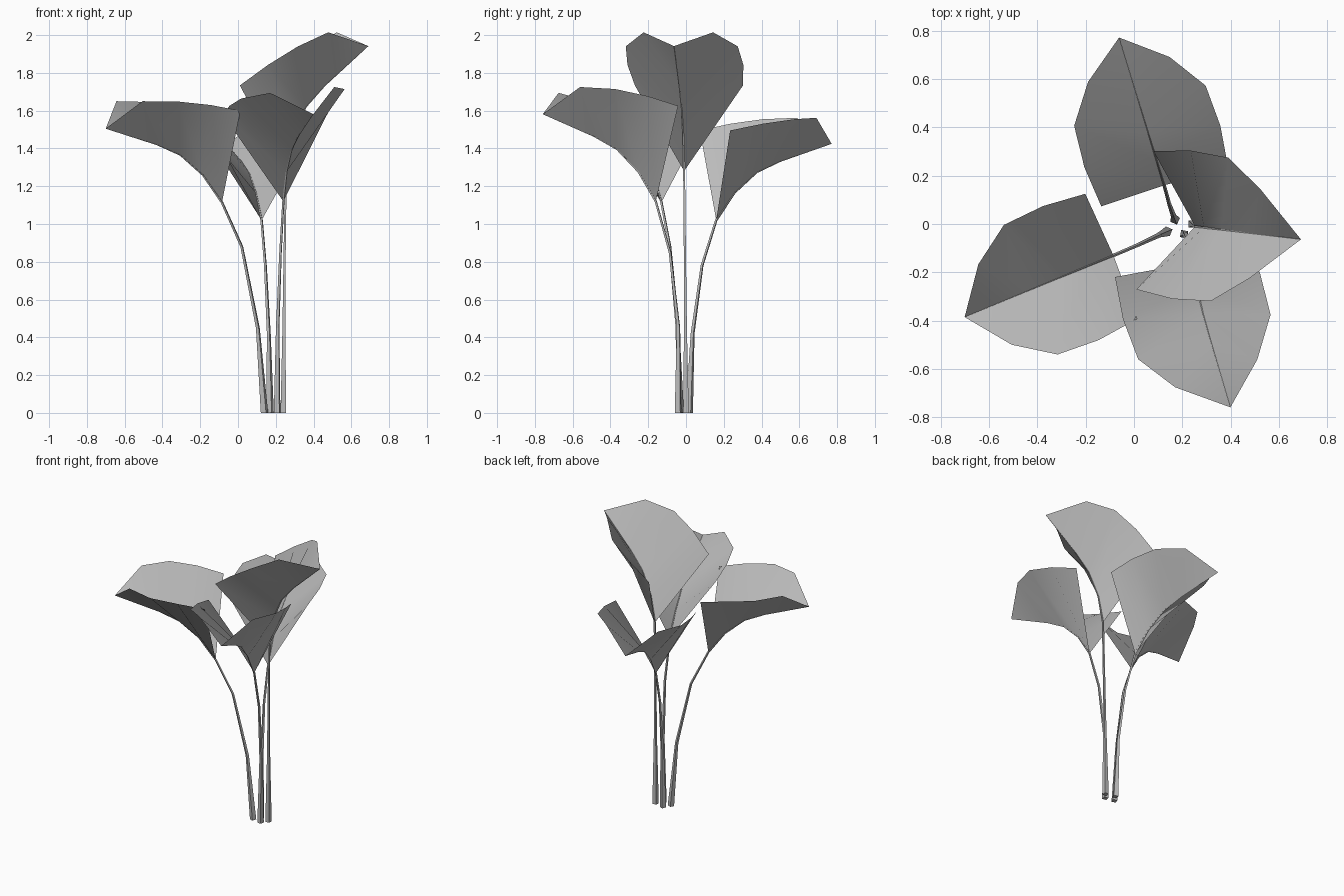
import bpy
import bmesh
from math import radians
from mathutils import Matrix, Vector

cube = bpy.data.objects.get("Cube")
if cube:
    bpy.data.objects.remove(cube, do_unlink=True)

# One plain grey for leaves and stems
GREY = (0.5, 0.5, 0.5, 1.0)
grey = bpy.data.materials.new("plain_grey")
grey.use_nodes = True
grey.diffuse_color = GREY
grey.node_tree.nodes["Principled BSDF"].inputs["Base Color"].default_value = GREY

# Leaf blade growing along +X: midrib (along, up) and rim (along, side, up)
RIB = [(0, 0), (.11, .145), (.24, .25), (.375, .305), (.666, .39)]
RIM = [(.01, .28, .485), (.19, .3, .515), (.37, .29, .533), (.53, .18, .535)]
RIB_RADIUS = [.007, .005, .003, .002, .0005]
STEM_RADIUS = [.021, .011, .008]


def activate(obj):
    bpy.ops.object.select_all(action='DESELECT')
    obj.select_set(True)
    bpy.context.view_layer.objects.active = obj


def make_leaf(name, pose):
    """Folded leaf: two mirrored halves sharing the midrib."""
    bm = bmesh.new()
    rib = [bm.verts.new((x, 0, z)) for x, z in RIB]
    for side in (1, -1):
        rim = [bm.verts.new((x, side * y, z)) for x, y, z in RIM] + [rib[-1]]
        for i in range(len(RIM)):
            ring = [rib[i], rib[i + 1], rim[i + 1], rim[i]]
            face = list(dict.fromkeys(ring))
            bm.faces.new(face if side > 0 else face[::-1])
    bm.transform(pose)
    mesh = bpy.data.meshes.new(name)
    bm.to_mesh(mesh)
    bm.free()
    mesh.materials.append(grey)
    leaf = bpy.data.objects.new(name, mesh)
    bpy.context.collection.objects.link(leaf)
    activate(leaf)
    bpy.ops.object.shade_smooth_by_angle(angle=radians(35))


def make_stem(name, path, radii):
    """Square tapered stem that runs on under the leaf as its midrib."""
    curve = bpy.data.curves.new(name, 'CURVE')
    curve.dimensions = '3D'
    curve.bevel_depth = 1.0
    curve.bevel_resolution = 0
    curve.use_fill_caps = True
    spline = curve.splines.new('POLY')
    spline.points.add(len(path) - 1)
    for point, co, radius in zip(spline.points, path, radii):
        point.co = (*co, 1)
        point.radius = radius
    curve.materials.append(grey)
    stem = bpy.data.objects.new(name, curve)
    bpy.context.collection.objects.link(stem)
    activate(stem)
    bpy.ops.object.convert(target='MESH')
    bpy.ops.object.shade_flat()


# Each plant: stem path up to the leaf base, then yaw, pitch, roll and scale
PLANTS = {
    "right": ([(.14, -.03, 0), (.105, -.045, .45), (.02, -.085, .88), (-.085, -.13, 1.115)],
              (-157.5, 0, 0, 1)),
    "back": ([(.17, .017, 0), (.163, .035, .42), (.145, .085, .78), (.125, .16, 1.02)],
             (107, 2, 0, .98)),
    "front": ([(.207, -.042, 0), (.21, -.04, .45), (.225, -.085, .85), (.24, -.16, 1.12)],
              (-72, 6.5, 5, 1)),
    "left": ([(.24, 0, 0), (.243, -.003, .45), (.247, -.006, .85), (.253, -.01, 1.28)],
             (-7, 26, 0, 1.03)),
}

for name, (path, (yaw, pitch, roll, size)) in PLANTS.items():
    pose = (Matrix.Translation(path[-1])
            @ Matrix.Rotation(radians(yaw), 4, 'Z')
            @ Matrix.Rotation(radians(-pitch), 4, 'Y')
            @ Matrix.Rotation(radians(roll), 4, 'X')
            @ Matrix.Scale(size, 4))
    make_leaf(name + "_leaf", pose)
    midrib = [pose @ Vector((x, 0, z)) for x, z in RIB]
    make_stem(name + "_stem", path[:-1] + midrib, STEM_RADIUS + RIB_RADIUS)
